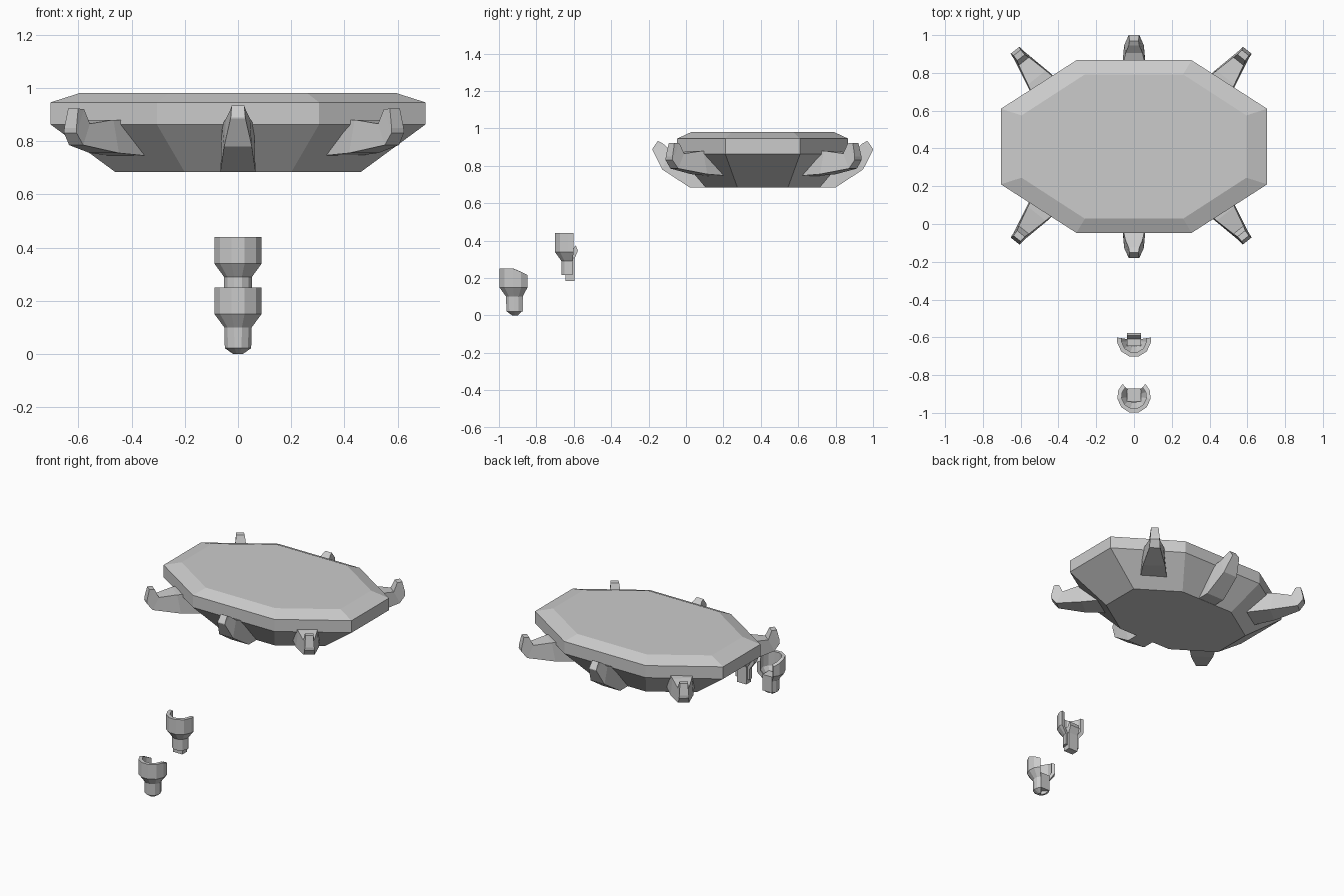
import bpy, bmesh, math
from mathutils import Vector

if "Cube" in bpy.data.objects:
    bpy.data.objects.remove(bpy.data.objects["Cube"])

CY = 0.41  # centre of the big plate along y


def make_object(name, verts, faces):
    me = bpy.data.meshes.new(name)
    bm = bmesh.new()
    vs = [bm.verts.new(v) for v in verts]
    for f in faces:
        bm.faces.new([vs[i] for i in f])
    bmesh.ops.recalc_face_normals(bm, faces=bm.faces)
    bm.to_mesh(me)
    bm.free()
    ob = bpy.data.objects.new(name, me)
    bpy.context.collection.objects.link(ob)
    return ob


def loft(name, rings):
    """Closed rings with equal counts, joined in order and capped."""
    n = len(rings[0])
    verts = [v for r in rings for v in r]
    faces = [tuple(range(n)), tuple(range(len(verts) - n, len(verts)))]
    for k in range(len(rings) - 1):
        for i in range(n):
            j = (i + 1) % n
            faces.append((k*n + i, k*n + j, (k+1)*n + j, (k+1)*n + i))
    return make_object(name, verts, faces)


def octagon(ax, bx, ay, by, z):
    """ax, ay: outer extents; bx, by: half lengths of the straight edges."""
    q = [(bx, ay), (ax, by), (ax, -by), (bx, -ay),
         (-bx, -ay), (-ax, -by), (-ax, by), (-bx, ay)]
    return [(x, CY + y, z) for x, y in q]


# Eight-sided plate with bevelled top and sloping underside
loft("plate", [octagon(0.46, 0.20, 0.305, 0.135, 0.683),
               octagon(0.705, 0.305, 0.457, 0.20, 0.863),
               octagon(0.705, 0.305, 0.457, 0.20, 0.945),
               octagon(0.595, 0.26, 0.382, 0.165, 0.98)])


def claw(name, origin, direction, sections):
    """Sections: (s_low, z_low, half_low, s_up, z_up, half_up) along the arm."""
    o = Vector((origin[0], origin[1], 0))
    d = Vector((direction[0], direction[1], 0)).normalized()
    p = Vector((-d.y, d.x, 0))
    rings = []
    for sl, zl, wl, su, zu, wu in sections:
        rings.append([o + d*s + p*w + Vector((0, 0, z)) for s, z, w in
                      ((sl, zl, -wl), (sl, zl, wl), (su, zu, wu), (su, zu, -wu))])
    loft(name, rings)


straight = [(0.25, 0.684, 0.066, 0.30, 0.84, 0.06),
            (0.39, 0.684, 0.066, 0.43, 0.86, 0.06),
            (0.537, 0.78, 0.052, 0.495, 0.885, 0.045),
            (0.59, 0.885, 0.028, 0.535, 0.92, 0.028),
            (0.59, 0.89, 0.027, 0.56, 0.933, 0.024)]
diagonal = [(-0.08, 0.745, 0.08, -0.02, 0.875, 0.07),
            (0.0, 0.745, 0.085, 0.09, 0.88, 0.075),
            (0.14, 0.755, 0.07, 0.16, 0.88, 0.06),
            (0.31, 0.785, 0.034, 0.27, 0.865, 0.034),
            (0.345, 0.83, 0.03, 0.295, 0.92, 0.026),
            (0.345, 0.85, 0.029, 0.328, 0.922, 0.024)]
for sy, end in ((-1, "front"), (1, "back")):
    claw(end + "_claw", (0, CY), (0, sy), straight)
    for sx, side in ((-1, "left"), (1, "right")):
        claw(f"{end}_{side}_claw", (-0.015 + sx*0.40, CY + 0.005 + sy*0.235),
             (sx*0.62, sy*0.78), diagonal)


def partial_sweep(name, cy, profile, half_angles, slope=None):
    """Sweep a closed (radius, z) outline part way round, open at the back."""
    angles = [-a for a in reversed(half_angles)] + half_angles
    rings = []
    for a in angles:
        t = math.radians(a)
        ring = []
        for r, z in profile:
            y = -r * math.cos(t)
            if slope and z >= slope[0]:
                z -= slope[1] * max(0, y + 0.005)
            ring.append((r * math.sin(t), cy + y, z))
        rings.append(ring)
    return loft(name, rings)


def box(name, x, y0, y1, z0, z1):
    loft(name, [[(-x, y0, z), (x, y0, z), (x, y1, z), (-x, y1, z)]
                for z in (z0, z1)])


# Lower cup: rounded foot, flared collar, sloping rim
partial_sweep("lower_cup", -0.912,
              [(0.003, 0.0), (0.018, 0.0), (0.05, 0.022), (0.052, 0.10),
               (0.089, 0.15), (0.089, 0.25), (0.066, 0.25), (0.066, 0.155),
               (0.035, 0.11), (0.003, 0.11)],
              [16, 49, 82, 110, 137], slope=(0.24, 0.5))
box("lower_core", 0.036, -0.94, -0.872, 0.022, 0.13)

# Upper cup: half shell with an open back
partial_sweep("upper_cup", -0.615,
              [(0.053, 0.215), (0.053, 0.29), (0.09, 0.34), (0.09, 0.44),
               (0.066, 0.44), (0.066, 0.345), (0.036, 0.30), (0.036, 0.215)],
              [16, 49, 82, 99])
# Tongue and catch at the back of the upper cup
box("upper_tongue", 0.034, -0.645, -0.597, 0.185, 0.33)
loft("upper_catch", [[(x, -0.645, 0.30), (x, -0.597, 0.30), (x, -0.578, 0.345),
                      (x, -0.59, 0.375), (x, -0.61, 0.345), (x, -0.645, 0.345)]
                     for x in (-0.036, 0.036)])
